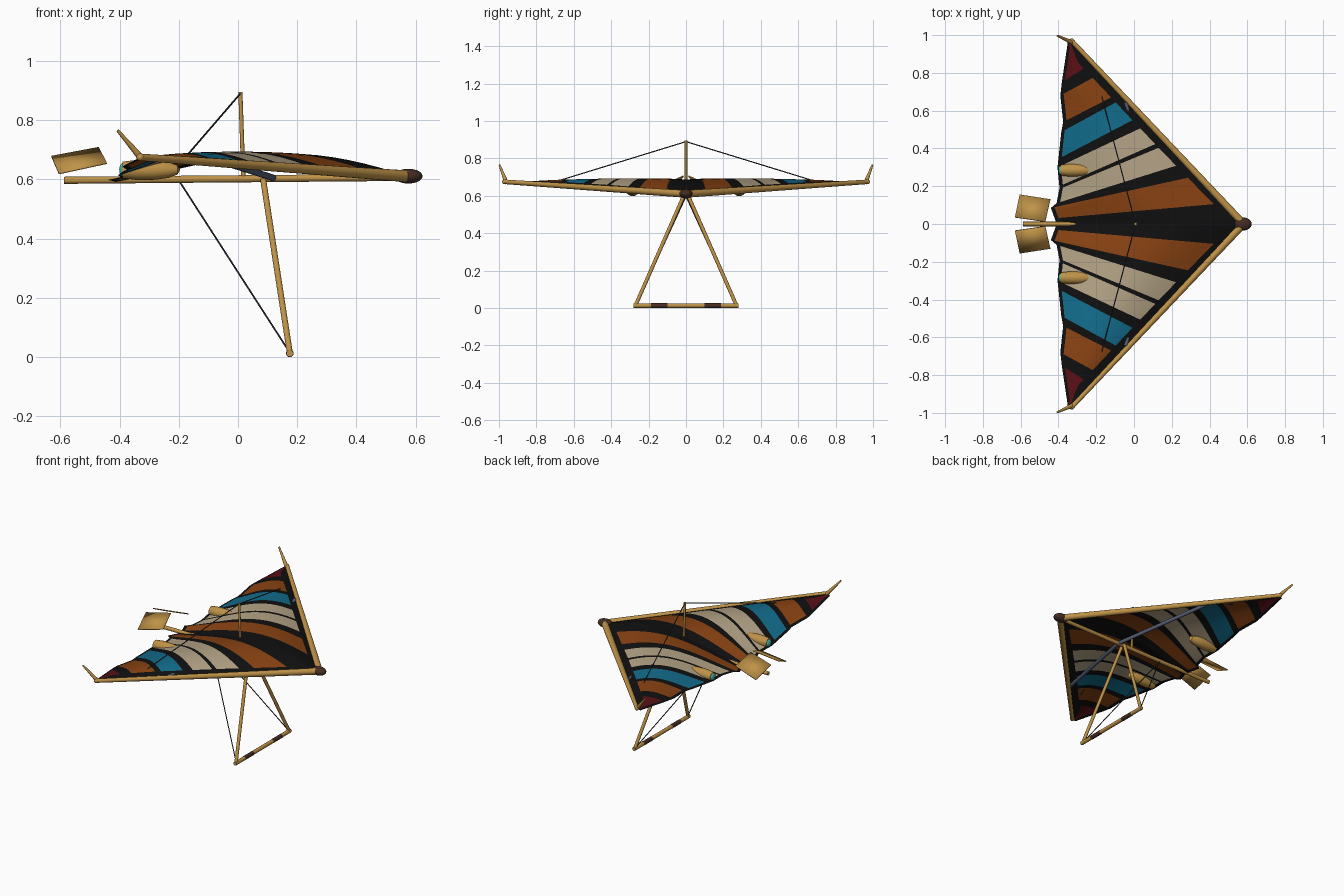
import bpy
import bmesh
from math import sin, pi
from mathutils import Vector, Matrix

if "Cube" in bpy.data.objects:
    bpy.data.objects.remove(bpy.data.objects["Cube"])


def material(name, *rgb):
    mat = bpy.data.materials.new(name)
    mat.use_nodes = True
    color = (*rgb, 1)
    mat.diffuse_color = color
    bsdf = next(n for n in mat.node_tree.nodes if n.type == "BSDF_PRINCIPLED")
    bsdf.inputs["Base Color"].default_value = color
    return mat


wood = material("golden wood", .52, .29, .065)
brown = material("dark leather", .06, .026, .017)
black = material("black cloth", .005, .005, .005)
cream = material("cream cloth", .46, .37, .24)
orange = material("burnt orange cloth", .25, .055, .006)
teal = material("teal cloth", .006, .15, .26)
red = material("deep red cloth", .1, .005, .008)
steel = material("blue steel", .1, .12, .19)
wire = material("dark wire", .035, .04, .05)
glow = material("turquoise", .07, .5, .4)

built = []


def finish(name, bm, *mats):
    bmesh.ops.recalc_face_normals(bm, faces=bm.faces)
    mesh = bpy.data.meshes.new(name)
    bm.to_mesh(mesh)
    bm.free()
    for mat in mats:
        mesh.materials.append(mat)
    obj = bpy.data.objects.new(name, mesh)
    bpy.context.collection.objects.link(obj)
    built.append(obj)
    return obj


def tube(name, a, b, r1, r2=None, mat=wood, sides=16):
    a, b = Vector(a), Vector(b)
    turn = (b - a).to_track_quat("Z", "Y").to_matrix().to_4x4()
    bm = bmesh.new()
    bmesh.ops.create_cone(bm, cap_ends=True, segments=sides, radius1=r1,
                          radius2=r1 if r2 is None else r2, depth=(b - a).length,
                          matrix=Matrix.Translation((a + b) / 2) @ turn)
    return finish(name, bm, mat)


def ball(name, centre, radii, mat):
    bm = bmesh.new()
    bmesh.ops.create_uvsphere(bm, u_segments=24, v_segments=14, radius=1,
                              matrix=Matrix.Translation(centre) @ Matrix.Diagonal((*radii, 1)))
    return finish(name, bm, mat)


def lathe_x(name, profile, centre, mat, sides=24):
    # spin an (x, radius) profile about the x direction
    bm = bmesh.new()
    verts = [bm.verts.new((x, 0, r)) for x, r in profile]
    edges = [bm.edges.new(pair) for pair in zip(verts, verts[1:])]
    bmesh.ops.spin(bm, geom=verts + edges, cent=(0, 0, 0), axis=(1, 0, 0),
                   angle=2 * pi, steps=sides)
    bmesh.ops.remove_doubles(bm, verts=bm.verts, dist=.0001)
    bmesh.ops.translate(bm, verts=bm.verts, vec=centre)
    return finish(name, bm, mat)


# Sail: ribs as (trailing x, trailing y, leading y), and the cloth after each rib
NOSE = Vector((.58, 0, .61))
TIP = Vector((-.33, .97, .675))
RIBS = [(-.41, 0, 0), (-.42, .03, .11), (-.44, .085, .257), (-.41, .11, .325),
        (-.395, .185, .425), (-.395, .2, .445), (-.405, .3, .53), (-.4, .345, .575),
        (-.385, .487, .67), (-.375, .54, .695), (-.39, .68, .8), (-.382, .75, .853),
        (-.35, .965, .97)]
CLOTH = [black, orange, black, cream, black, cream, black, teal, black, orange, black, red]
SAIL_MATS = [black, orange, cream, teal, red]
SPLIT, STEPS = 4, 18


def sail_column(rib):
    # points from trailing edge to leading edge, with a hem at each end
    back_x, back_y, lead = rib
    front = NOSE.lerp(TIP, lead / TIP.y)
    back = Vector((back_x, back_y, .592 + .075 * back_y))
    length = (front - back).length
    low, high = min(.02 / length, .3), max(1 - .055 / length, .6)
    stops = [0] + [low + (high - low) * i / STEPS for i in range(STEPS + 1)] + [1]
    rise = .085 * (1 - (lead / TIP.y) ** 2)
    return [back.lerp(front, v) + Vector((0, 0, rise * sin(pi * v ** 1.2))) for v in stops]


bm = bmesh.new()
for side in (1, -1):
    for rib, after, cloth in zip(RIBS, RIBS[1:], CLOTH):
        previous = None
        for k in range(SPLIT + 1):
            mix = [p + (q - p) * k / SPLIT for p, q in zip(rib, after)]
            column = [bm.verts.new((p.x, side * p.y, p.z)) for p in sail_column(mix)]
            if previous:
                for i in range(len(column) - 1):
                    face = bm.faces.new((previous[i], previous[i + 1], column[i + 1], column[i]))
                    hem = i in (0, len(column) - 2)
                    face.material_index = SAIL_MATS.index(black if hem else cloth)
            previous = column
bmesh.ops.remove_doubles(bm, verts=bm.verts, dist=.0001)
finish("sail", bm, *SAIL_MATS)

# Centre line frame
tube("keel", (-.587, 0, .597), (.57, 0, .607), .012)
ball("nose_cap", (.575, 0, .611), (.048, .035, .025), brown)
tube("king_post", (.018, 0, .61), (.008, 0, .895), .007)
tube("base_bar", (.175, -.28, .013), (.175, .28, .013), .012)

for side, label in ((1, "left"), (-1, "right")):
    def at(x, y, z):
        return (x, side * y, z)

    # Wing frame
    tube(label + "_leading_edge", NOSE, at(*TIP), .02, .012)
    tube(label + "_winglet", at(-.325, .96, .67), at(-.406, .997, .765), .012, .005)
    ball(label + "_tip_joint", at(*TIP), (.013, .013, .013), wood)
    tube(label + "_cross_bar", at(.12, 0, .605), at(-.045, .645, .657), .011, mat=steel)

    # Control frame
    tube(label + "_upright", at(.085, .012, .6), at(.175, .27, .014), .01)
    tube(label + "_grip", at(.175, .1, .013), at(.175, .187, .013), .013, mat=brown)
    tube(label + "_upper_wire", (.008, 0, .89), at(-.18, .71, .672), .003, mat=wire, sides=8)
    tube(label + "_lower_wire", (-.2, 0, .597), at(.175, .268, .015), .003, mat=wire, sides=8)

    # Rear pods
    pod = [(-.39, 0), (-.39, .028), (-.34, .034), (-.28, .033), (-.235, .027),
           (-.205, .016), (-.195, 0)]
    lathe_x(label + "_pod", pod, at(0, .285, .632), wood)
    ball(label + "_pod_light", at(-.387, .285, .632), (.014, .024, .024), glow)

    # Tail plates
    bm = bmesh.new()
    corners = [at(-.63, .035, .677), at(-.47, .012, .707), at(-.443, .13, .655),
               at(-.605, .155, .62)]
    bm.faces.new([bm.verts.new(c) for c in corners])
    plate = finish(label + "_tail_plate", bm, wood)
    thick = plate.modifiers.new("thickness", "SOLIDIFY")
    thick.thickness, thick.offset = .006, 0

# Smooth shading that keeps crisp edges
bpy.ops.object.select_all(action="DESELECT")
for obj in built:
    obj.select_set(True)
bpy.context.view_layer.objects.active = built[0]
bpy.ops.object.shade_smooth_by_angle(angle=pi / 5)
